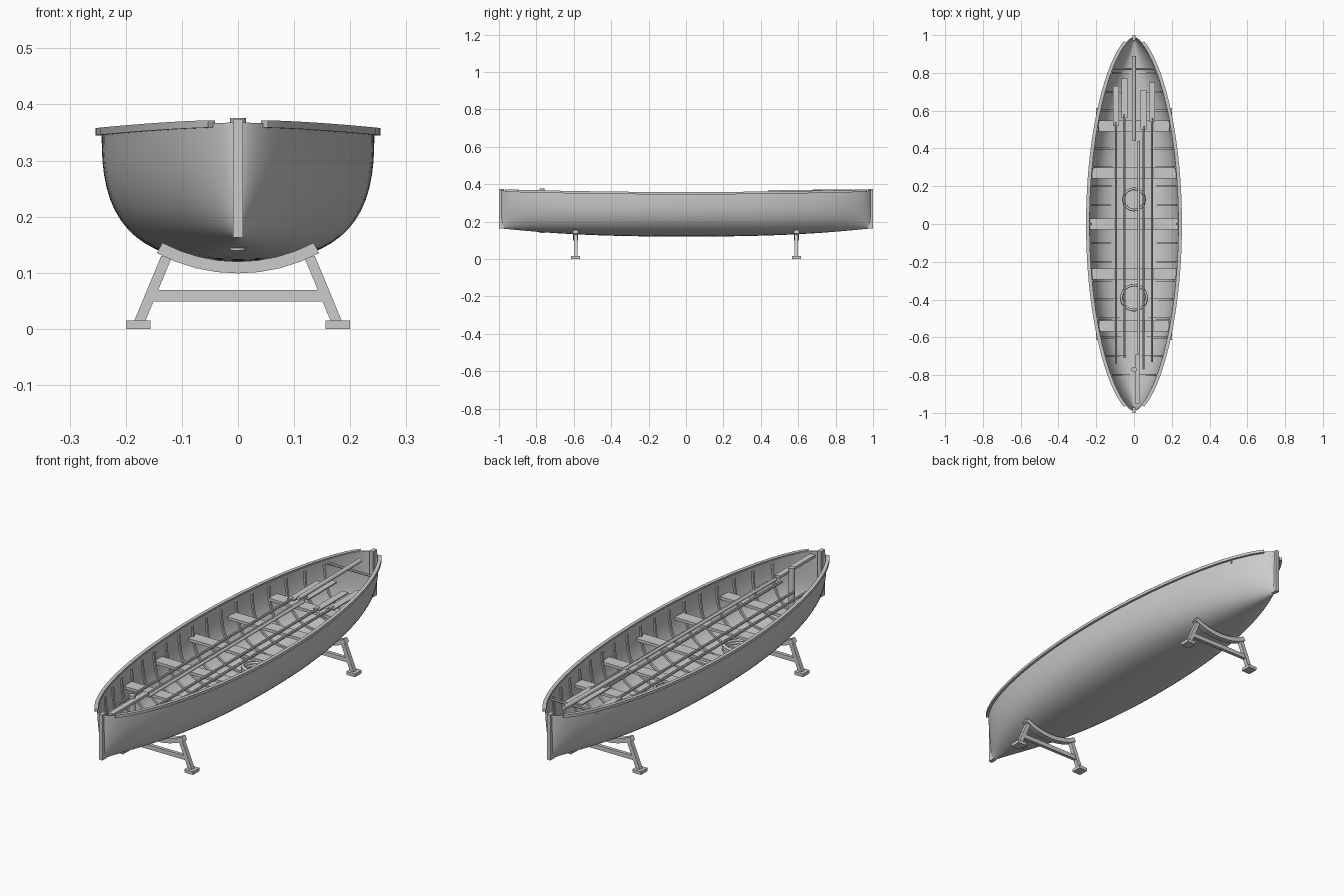
import bpy, bmesh, math
from mathutils import Vector

if "Cube" in bpy.data.objects:
    bpy.data.objects.remove(bpy.data.objects["Cube"])


def half_width(y):
    return 0.243 * max(0.0, 1 - (y / 0.99) ** 2) ** 0.6


def keel_z(y):
    return 0.12 + 0.045 * abs(y) ** 2.5


def sheer_z(y):
    return 0.353 + 0.015 * y * y


def side_x(y, u, inset=0.0):
    p = 2.8 - 1.1 * abs(y) ** 4
    return max(0.0, half_width(y) - inset) * (1 - (1 - u) ** p) ** (1 / p)


def hull_point(y, a, inset=0.0):
    # a runs -1 (left rim) .. 0 (keel) .. 1 (right rim)
    u = abs(a) ** 2
    zb = keel_z(y) + inset
    return Vector((math.copysign(side_x(y, u, inset), a), y, zb + (sheer_z(y) - zb) * u))


def smooth(ob, angle=35):
    bpy.ops.object.select_all(action='DESELECT')
    ob.select_set(True)
    bpy.context.view_layer.objects.active = ob
    bpy.ops.object.shade_smooth_by_angle(angle=math.radians(angle))


def mesh_object(name, verts, faces):
    me = bpy.data.meshes.new(name)
    me.from_pydata([tuple(v) for v in verts], [], faces)
    bm = bmesh.new()
    bm.from_mesh(me)
    bmesh.ops.remove_doubles(bm, verts=bm.verts, dist=1e-5)
    bmesh.ops.recalc_face_normals(bm, faces=bm.faces)
    bm.to_mesh(me)
    bm.free()
    ob = bpy.data.objects.new(name, me)
    bpy.context.collection.objects.link(ob)
    return ob


def box(name, x0, x1, y0, y1, z0, z1):
    v = [(x, y, z) for x in (x0, x1) for y in (y0, y1) for z in (z0, z1)]
    f = [(0, 1, 3, 2), (4, 6, 7, 5), (0, 4, 5, 1), (2, 3, 7, 6), (0, 2, 6, 4), (1, 5, 7, 3)]
    return mesh_object(name, v, f)


def rod(name, a, b, r, sides=12):
    a, b = Vector(a), Vector(b)
    bpy.ops.mesh.primitive_cylinder_add(vertices=sides, radius=r, depth=(b - a).length, location=(a + b) / 2)
    ob = bpy.context.object
    ob.name = name
    ob.rotation_mode = 'QUATERNION'
    ob.rotation_quaternion = (b - a).to_track_quat('Z', 'Y')
    smooth(ob)
    return ob


def strip(name, sections):
    # skin a row of four-cornered sections into a closed bar
    v = [p for s in sections for p in s]
    f = [(4 * i + k, 4 * i + (k + 1) % 4, 4 * i + 4 + (k + 1) % 4, 4 * i + 4 + k)
         for i in range(len(sections) - 1) for k in range(4)]
    n = len(v)
    return mesh_object(name, v, f + [(0, 1, 2, 3), (n - 4, n - 3, n - 2, n - 1)])


# hull shell: outer and inner skins joined along the rim
NY, NA = 72, 32
ys = [0.99 * math.sin(math.pi / 2 * (2 * i / NY - 1)) for i in range(NY + 1)]
verts, faces = [], []
for inset in (0.0, 0.008):
    verts += [hull_point(y, 2 * j / NA - 1, inset) for y in ys for j in range(NA + 1)]
W, off = NA + 1, (NY + 1) * (NA + 1)
for i in range(NY):
    for j in range(NA):
        q = (i * W + j, i * W + j + 1, (i + 1) * W + j + 1, (i + 1) * W + j)
        faces += [q, tuple(k + off for k in reversed(q))]
    for j in (0, NA):
        a, b = i * W + j, (i + 1) * W + j
        faces.append((a, b, b + off, a + off))
smooth(mesh_object("hull", verts, faces), 40)

# gunwale rails
for s, side in ((-1, "left"), (1, "right")):
    secs = []
    for i in range(49):
        y = 0.96 * math.sin(math.pi / 2 * (i / 24 - 1))
        x, z = half_width(y), sheer_z(y)
        d = (half_width(y + 0.003) - half_width(y - 0.003)) / 0.006
        n = Vector((1, -d)).normalized()
        secs.append([(s * (x + n.x * o), y + n.y * o, z + h)
                     for o, h in ((-0.005, -0.008), (0.011, -0.008), (0.011, 0.005), (-0.005, 0.005))])
    smooth(strip(side + "_rail", secs))

# stem and stern posts
for s, end in ((-1, "bow"), (1, "stern")):
    y0, y1 = sorted((s * 0.972, s * 1.0))
    box(end + "_post", -0.009, 0.009, y0, y1, 0.163, 0.373)

# ribs following the inside of the hull
for k in range(-8, 9):
    y = k * 0.1
    secs = []
    for j in range(25):
        a = (j / 12 - 1) * 0.96
        o, i = hull_point(y, a, 0.006), hull_point(y, a, 0.015)
        secs.append([o + Vector((0, -0.005, 0)), o + Vector((0, 0.005, 0)),
                     i + Vector((0, 0.005, 0)), i + Vector((0, -0.005, 0))])
    smooth(strip("rib", secs))

# seats
for y in (-0.54, -0.265, 0.0, 0.27, 0.52):
    w = side_x(abs(y) + 0.03, 0.7, 0.004)
    box("seat", -w, w, y - 0.029, y + 0.029, 0.277, 0.29)

# oars resting on the seats
for x, tip, butt in ((-0.095, 0.73, -0.74), (-0.05, 0.77, -0.71), (0.05, 0.71, -0.77), (0.095, 0.75, -0.73)):
    rod("oar_shaft", (x, butt, 0.297), (x, tip - 0.19, 0.297), 0.006, 8)
    box("oar_blade", x - 0.016, x + 0.016, tip - 0.21, tip, 0.294, 0.3)

# mast and spar lying lengthwise
rod("mast", (0, 0.44, 0.358), (0, 0.89, 0.362), 0.010)
rod("spar", (0.025, -0.69, 0.345), (0.025, 0.44, 0.35), 0.007)

# steering bar, its post, and stern crossbar
box("steering_bar", 0.004, 0.03, -0.95, -0.69, 0.352, 0.364)
rod("mooring_post", (0, -0.77, 0.14), (0, -0.77, 0.376), 0.014)
rod("crossbar", (-0.125, 0.82, 0.345), (0.125, 0.82, 0.345), 0.006, 8)

# rope coils on the floor
for y, r in ((-0.39, 0.066), (0.13, 0.056)):
    for k in range(3):
        bpy.ops.mesh.primitive_torus_add(location=(0, y, 0.143 + 0.012 * k), major_radius=r,
                                         minor_radius=0.007, major_segments=32, minor_segments=8)
        bpy.context.object.name = "rope_coil"
        smooth(bpy.context.object, 60)

# cradles: curved saddle, splayed legs, feet and tie beam
for y in (-0.59, 0.59):
    secs = []
    for i in range(9):
        t = math.radians(28) * (i / 4 - 1)
        secs.append([(r * math.sin(t), y + dy, 0.407 - r * math.cos(t))
                     for r, dy in ((0.287, -0.013), (0.287, 0.013), (0.308, 0.013), (0.308, -0.013))])
    strip("cradle_saddle", secs)
    for s in (-1, 1):
        secs = [[(s * (x - 0.01), y - 0.01, z), (s * (x + 0.01), y - 0.01, z),
                 (s * (x + 0.01), y + 0.01, z), (s * (x - 0.01), y + 0.01, z)]
                for x, z in ((0.176, 0.012), (0.127, 0.13))]
        strip("cradle_leg", secs)
        x0, x1 = sorted((s * 0.156, s * 0.2))
        box("cradle_foot", x0, x1, y - 0.024, y + 0.024, 0, 0.015)
    box("cradle_beam", -0.158, 0.158, y - 0.008, y + 0.008, 0.049, 0.069)
